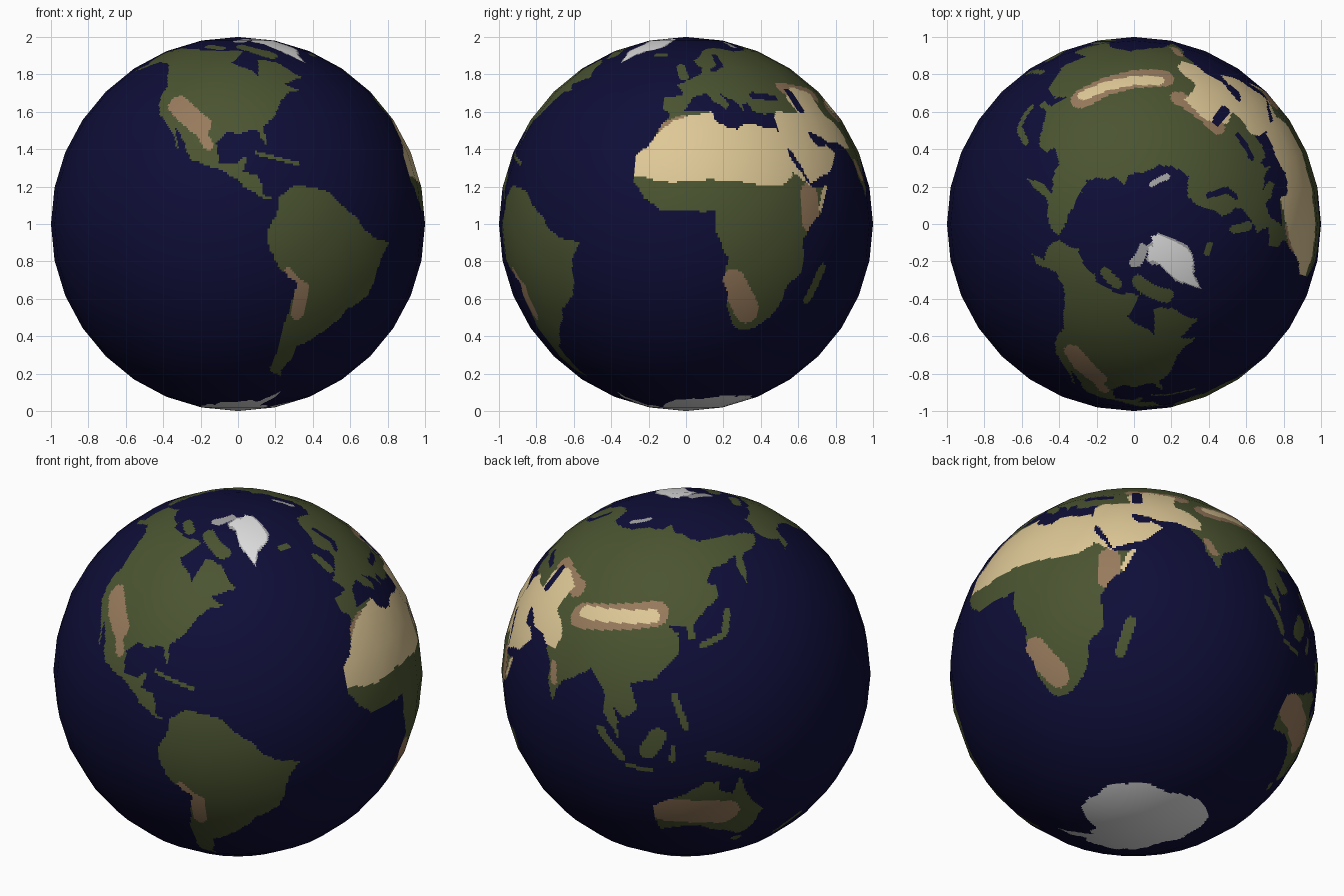
import bpy, math, random
from mathutils import Vector

if "Cube" in bpy.data.objects:
    bpy.data.objects.remove(bpy.data.objects["Cube"])

# globe: 32 x 16 flat facets, each cut into STEP x STEP cells that take the painted colours
random.seed(4)
SEG, RINGS, STEP = 32, 16, 16
COLS, ROWS = SEG * STEP, RINGS * STEP
CELL = 360 / COLS
OCEAN, GREEN, BROWN, SAND, GREY, WHITE = range(6)
COLOURS = [("ocean navy", (0.0045, 0.0042, 0.039)), ("forest green", (0.069, 0.088, 0.03)),
           ("dry brown", (0.31, 0.195, 0.107)), ("desert sand", (0.73, 0.577, 0.305)),
           ("rock grey", (0.36, 0.36, 0.36)), ("ice white", (0.75, 0.75, 0.75))]
cells = [[OCEAN] * COLS for _ in range(ROWS)]


def rugged(outline):
    """Make a coast irregular by shifting edge midpoints sideways, three times over."""
    for _ in range(3):
        finer = []
        for (x0, y0), (x1, y1) in zip(outline, outline[1:] + outline[:1]):
            k = random.uniform(-0.08, 0.08)
            dx, dy = (max(-1, min(1, k * d)) for d in (x1 - x0, y1 - y0))
            finer += [(x0, y0), ((x0 + x1) / 2 - dy, (y0 + y1) / 2 + dx)]
        outline = finer
    return outline


def put(row, col, colour, only_land):
    if not only_land or cells[row][col % COLS] != OCEAN:
        cells[row][col % COLS] = colour


def area(colour, outline, only_land=False):
    """Fill a (longitude, latitude) outline row by row."""
    outline = rugged(outline)
    for r in range(ROWS):
        lat = -90 + (r + 0.5) * CELL
        cross = sorted(x0 + (lat - y0) * (x1 - x0) / (y1 - y0)
                       for (x0, y0), (x1, y1) in zip(outline, outline[1:] + outline[:1])
                       if (y0 > lat) != (y1 > lat))
        for a, b in zip(cross[::2], cross[1::2]):
            for c in range(math.ceil((a + 180) / CELL - 0.5), math.floor((b + 180) / CELL - 0.5) + 1):
                put(r, c, colour, only_land)


def strip(colour, lon0, lat0, lon1, lat1, half_width, only_land=False):
    """Fill a round-ended strip between two places."""
    squash = math.cos(math.radians((lat0 + lat1) / 2))
    ax, dx, dy = lon0 * squash, (lon1 - lon0) * squash, lat1 - lat0
    for r in range(ROWS):
        lat = -90 + (r + 0.5) * CELL
        if min(lat0, lat1) - half_width < lat < max(lat0, lat1) + half_width:
            for c in range(COLS):
                x, y = (-180 + (c + 0.5) * CELL) * squash - ax, lat - lat0
                t = max(0, min(1, (x * dx + y * dy) / (dx * dx + dy * dy)))
                if math.hypot(x - t * dx, y - t * dy) < half_width:
                    put(r, c, colour, only_land)


# North and Central America
area(GREEN, [(-168, 66), (-156, 71), (-128, 70), (-96, 68), (-82, 69), (-94, 60), (-82, 55), (-79, 51.5),
             (-77, 62), (-65, 60), (-56, 52), (-68, 49), (-62, 46), (-70, 43), (-76, 35), (-81, 31),
             (-80.5, 25.5), (-83, 30), (-94, 29.5), (-97.5, 26), (-96, 19), (-91, 18.7), (-87, 21.5),
             (-88.5, 16), (-83.5, 15), (-82, 9), (-77.5, 8.5), (-82, 7.7), (-94, 16), (-105.5, 20),
             (-113, 31), (-110, 23), (-117, 32.5), (-124, 40), (-124, 48), (-134, 58), (-148, 60.5),
             (-164, 55), (-158, 59), (-166, 62)])
# South America
area(GREEN, [(-77.5, 8.5), (-72, 12), (-62, 10.5), (-50, 2), (-48, -1), (-35.3, -6), (-39, -13), (-41, -22),
             (-48.5, -27), (-57, -36), (-65, -41), (-68, -52), (-66, -55), (-74, -52), (-73, -37),
             (-70.3, -18.5), (-76, -14), (-81, -5), (-78, 3)])
# Africa
area(GREEN, [(-6, 35.8), (10, 37.3), (11, 33.5), (19, 30.5), (22, 32.7), (34, 31), (37, 20), (44, 11),
             (51, 12), (39, -5), (40.5, -15), (35, -20), (32, -29), (25, -34), (18.4, -34), (12, -17),
             (13.7, -11), (9, -1), (9.5, 4), (-8, 4.5), (-17, 13), (-17, 21), (-10, 30)])
# Europe and Asia
area(GREEN, [(-6, 36), (-9, 38), (-9, 43), (-1, 43.5), (-4, 48.3), (2, 51), (8, 54), (9, 57), (6, 58.5),
             (5, 62), (14, 68), (27, 71), (41, 67), (60, 69), (73, 72), (104, 77.5), (113, 74), (130, 71),
             (160, 70), (190, 66), (179, 62.5), (163, 60), (157, 51), (156, 58), (160, 62), (142, 59),
             (136, 54), (141, 52), (140, 48), (128, 40), (129, 35.5), (126, 35), (125, 39.5), (118, 39),
             (122, 37), (122, 30), (115, 22.5), (106, 20), (109, 12), (105, 9), (101, 13), (103.5, 1.5),
             (98, 9), (97, 17), (91, 22.5), (80.5, 15.5), (77.5, 8), (72.5, 20), (67, 25), (57, 26.5),
             (48, 30), (35, 31), (36, 36.5), (27, 37), (26, 40.5), (23, 40), (23, 36.5), (19.5, 42),
             (13, 45.5), (18, 40), (16, 38), (9, 44.3), (3, 43), (-1, 37)])
# Arabia
area(GREEN, [(35, 32), (35, 28), (43, 13), (52, 15.5), (60, 22.5), (56, 25), (51, 25), (48, 31)])
# Australia
area(GREEN, [(114, -22), (115.5, -34), (130, -31.7), (138, -35), (146, -39), (150, -37), (153, -27),
             (146, -19), (142.5, -11), (140.5, -17.5), (135.5, -15), (136, -12), (131, -12), (122.5, -18)])
# Antarctica
area(WHITE, [(-180, -78), (-100, -73), (-68, -72), (-58, -63.5), (-60, -77), (-35, -78), (0, -70),
             (50, -67), (135, -66), (170, -72), (190, -78), (190, -100), (-180, -100)])
# Greenland: grey rim with a smaller white ice cap
rim = [(-44, 60), (-54, 68), (-58, 75), (-72, 78), (-60, 82), (-20, 82.5), (-22, 72), (-40, 65)]
area(GREY, rim)
area(WHITE, [(-43 + (x + 43) * 0.88, 73 + (y - 73) * 0.93) for x, y in rim])

# islands
for island in ((-86, 72, -66, 65, 2.2), (-121, 72.5, -106, 70.5, 1.6), (-84, 22.3, -70, 18.8, 0.6),
               (-3, 57.5, -1, 52, 1.4), (-21, 65, -16, 65, 1.2), (49, -14, 45.5, -23.5, 1.7),
               (131, 33, 139.5, 36, 1), (140.5, 37, 143, 43.5, 1.1), (121, 17.5, 125, 7.5, 1.1),
               (113, -1, 116, 4, 2.8), (97, 4, 104.5, -4.5, 1.3), (106, -7, 114, -8, 0.7),
               (120.5, -4, 121, 0.5, 0.8), (133, -2.5, 147, -8, 1.9), (168, -45.5, 177, -38.5, 1.2),
               (146, -42, 147, -42, 1.3)):
    strip(GREEN, *island)
for island in ((-88, 78, -70, 82, 1.6), (55, 72, 66, 76.5, 0.9)):
    strip(GREY, *island)

# dry brown regions, then sand inside and beside them
for region in ((-115, 40, -104, 32, 3.4), (-104, 31, -100, 25, 1.6), (-74, -15, -68.5, -20, 1.5),
               (-68.5, -20, -68.5, -29, 2), (-9, 31, -1, 34.5, 1.4), (50, 46.5, 70, 44, 3),
               (42, 9, 42, 1, 3.5), (15, -18, 22, -28, 4), (80, 37, 112, 43, 4.3), (75, 19, 77, 14.5, 1.4),
               (118, -24, 138, -25.5, 5.3)):
    strip(BROWN, *region, True)
area(SAND, [(-18, 15), (0, 13.5), (32, 12), (37, 16), (43, 12), (60, 14), (64, 24), (74, 24), (74, 30),
            (66, 36), (68, 44), (55, 47), (47, 43), (49, 36.5), (37, 37), (33, 32), (12, 38), (2, 36),
            (-10, 29), (-18, 24)], True)
for region in ((48, 5, 50, 10, 2), (81, 38.5, 111, 42, 2.2)):
    strip(SAND, *region, True)

# inland seas
for sea in ((30, 43.5, 40, 42.5, 1.2), (51, 45, 51.5, 38, 1.6), (15, 55.5, 20, 58, 0.9),
            (20, 58, 21, 64.5, 1)):
    strip(OCEAN, *sea)


# facetted sphere: points along a coarse polygon, swept as profile times circle
def polygon_point(index, angle_step, start):
    k, t = divmod(index, STEP)
    a, b = (math.radians(start + angle_step * n) for n in (k, k + 1))
    t /= STEP
    return math.cos(a) * (1 - t) + math.cos(b) * t, math.sin(a) * (1 - t) + math.sin(b) * t


circle = [polygon_point(c, 360 / SEG, -180) for c in range(COLS)]
verts, faces, mats = [(0, 0, 0)], [], []
for r in range(1, ROWS):
    radius, z = polygon_point(r, 180 / RINGS, -90)
    verts += [(radius * x, radius * y, z + 1) for x, y in circle]
verts.append((0, 0, 2))
for r in range(ROWS):
    low, high = 1 + (r - 1) * COLS, 1 + r * COLS
    for c in range(COLS):
        d = (c + 1) % COLS
        if r == 0:
            faces.append((0, high + d, high + c))
        elif r == ROWS - 1:
            faces.append((low + c, low + d, len(verts) - 1))
        else:
            faces.append((low + c, low + d, high + d, high + c))
        mats.append(cells[r][c])
mesh = bpy.data.meshes.new("globe")
mesh.from_pydata(verts, [], faces)
for name, rgb in COLOURS:
    mat = bpy.data.materials.new(name)
    mat.diffuse_color = (*rgb, 1)
    mat.use_nodes = True
    mat.node_tree.nodes["Principled BSDF"].inputs["Base Color"].default_value = mat.diffuse_color
    mesh.materials.append(mat)
mesh.polygons.foreach_set("material_index", mats)

# round shading over the flat facets
mesh.shade_smooth()
mesh.normals_split_custom_set_from_vertices([(Vector(v) - Vector((0, 0, 1))).normalized() for v in verts])
bpy.context.collection.objects.link(bpy.data.objects.new("globe", mesh))
